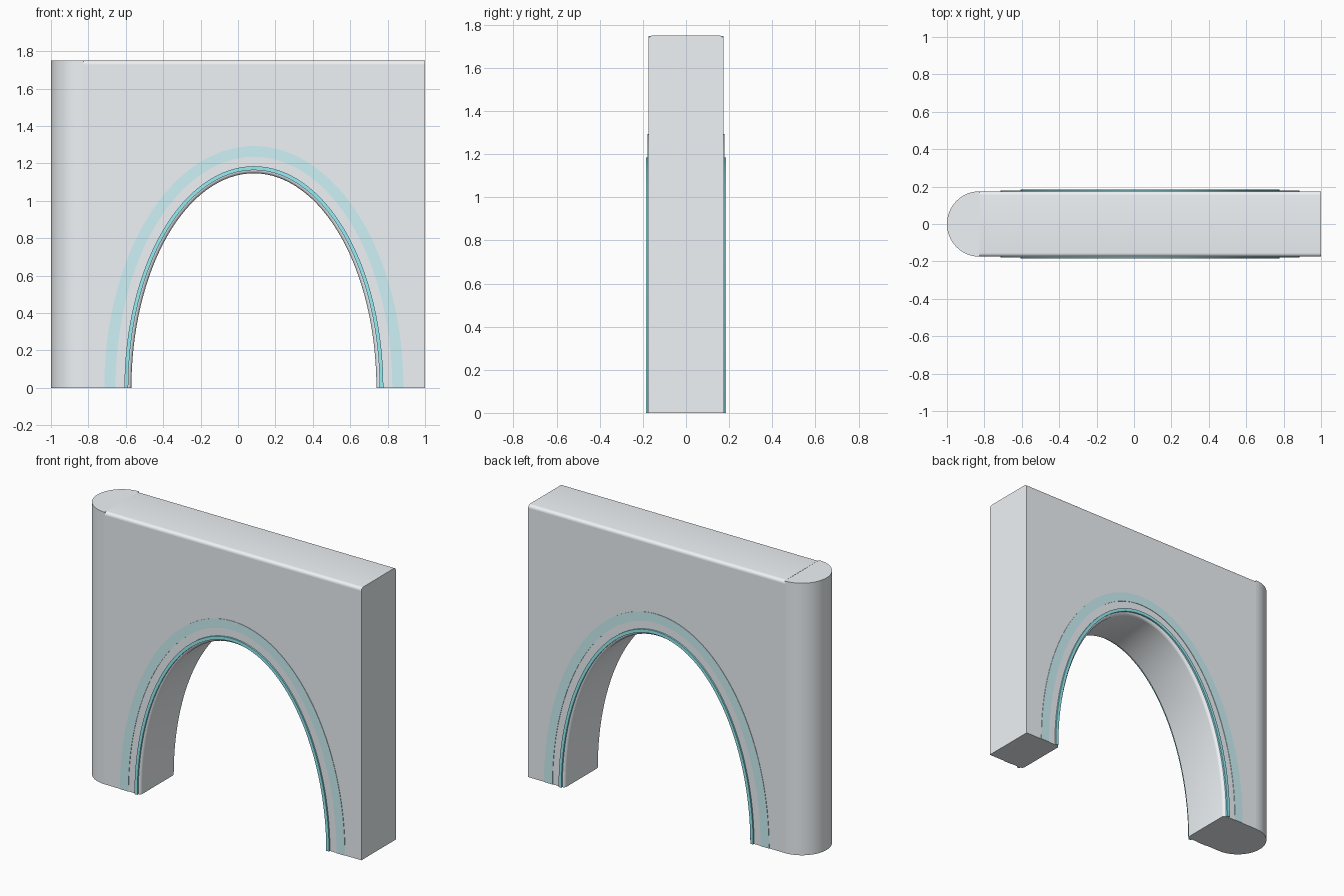
import bpy, bmesh, math

if "Cube" in bpy.data.objects:
    bpy.data.objects.remove(bpy.data.objects["Cube"])

CX, HALF, TOP, SPLIT = 0.085, 0.175, 1.75, -0.825
N = 64


def arch(a, b):
    """Half ellipse from the left foot over the crown to the right foot."""
    pts = []
    for i in range(N + 1):
        t = math.pi * (1 - i / N)
        pts.append((CX + a * math.cos(t), max(0.0, b * math.sin(t))))
    return pts


def material(name, color):
    m = bpy.data.materials.new(name)
    m.diffuse_color = color
    m.use_nodes = True
    m.node_tree.nodes["Principled BSDF"].inputs["Base Color"].default_value = m.diffuse_color
    return m


def loft(name, loops, mat, angle=40):
    """Skin matching closed loops of 3D points and cap both ends."""
    bm = bmesh.new()
    rings = [[bm.verts.new(p) for p in lp] for lp in loops]
    n = len(rings[0])
    for r, s in zip(rings, rings[1:]):
        for i in range(n):
            j = (i + 1) % n
            bm.faces.new((r[i], r[j], s[j], s[i]))
    bm.faces.new(rings[0])
    bm.faces.new(rings[-1])
    bmesh.ops.recalc_face_normals(bm, faces=bm.faces)
    me = bpy.data.meshes.new(name)
    bm.to_mesh(me)
    bm.free()
    ob = bpy.data.objects.new(name, me)
    bpy.context.collection.objects.link(ob)
    me.materials.append(mat)
    bpy.ops.object.select_all(action='DESELECT')
    ob.select_set(True)
    bpy.context.view_layer.objects.active = ob
    bpy.ops.object.shade_smooth_by_angle(angle=math.radians(angle))
    # keep the big end caps flat
    me.polygons[-1].use_smooth = False
    me.polygons[-2].use_smooth = False
    return ob


stone = material("pale_stone", (0.86, 0.90, 0.93, 1))
pale = material("pale_cyan", (0.62, 0.89, 0.94, 1))
teal = material("teal", (0.30, 0.85, 0.90, 1))

# Wall with arched opening, rounded top edges and rounded arch edges
R = 0.02
steps = [i / 6 * math.pi / 2 for i in range(7)]
levels = [(-HALF + R * (1 - math.cos(t)), R * (1 - math.sin(t))) for t in steps]
levels += [(-y, d) for y, d in reversed(levels)]
loops = []
for y, d in levels:
    outline = arch(0.655 + d, 1.147 + d)
    outline += [(1, 0), (1, TOP - d), (SPLIT, TOP - d), (SPLIT, 0)]
    loops.append([(x, y, z) for x, z in outline])
loft("arch_wall", loops, stone)

# Half-round end of the wall, a hair lower than the wall top
end = [(SPLIT - HALF * math.sin(math.pi * i / 32), HALF * math.cos(math.pi * i / 32))
       for i in range(33)]
loft("rounded_end", [[(x, y, z) for x, y in end] for z in (0, TOP - 0.001)], stone)


# Coloured arch bands on the front and back
def band(name, inner, outer, y0, y1, mat):
    pts = arch(*outer) + arch(*inner)[::-1]
    loft(name, [[(x, y, z) for x, z in pts] for y in (y0, y1)], mat)


for side, s in (("front", -1), ("back", 1)):
    band(side + "_arch_band", (0.74, 1.235), (0.80, 1.293), s * 0.165, s * 0.178, pale)
    band(side + "_arch_trim", (0.672, 1.164), (0.692, 1.185), s * 0.16, s * 0.185, teal)
